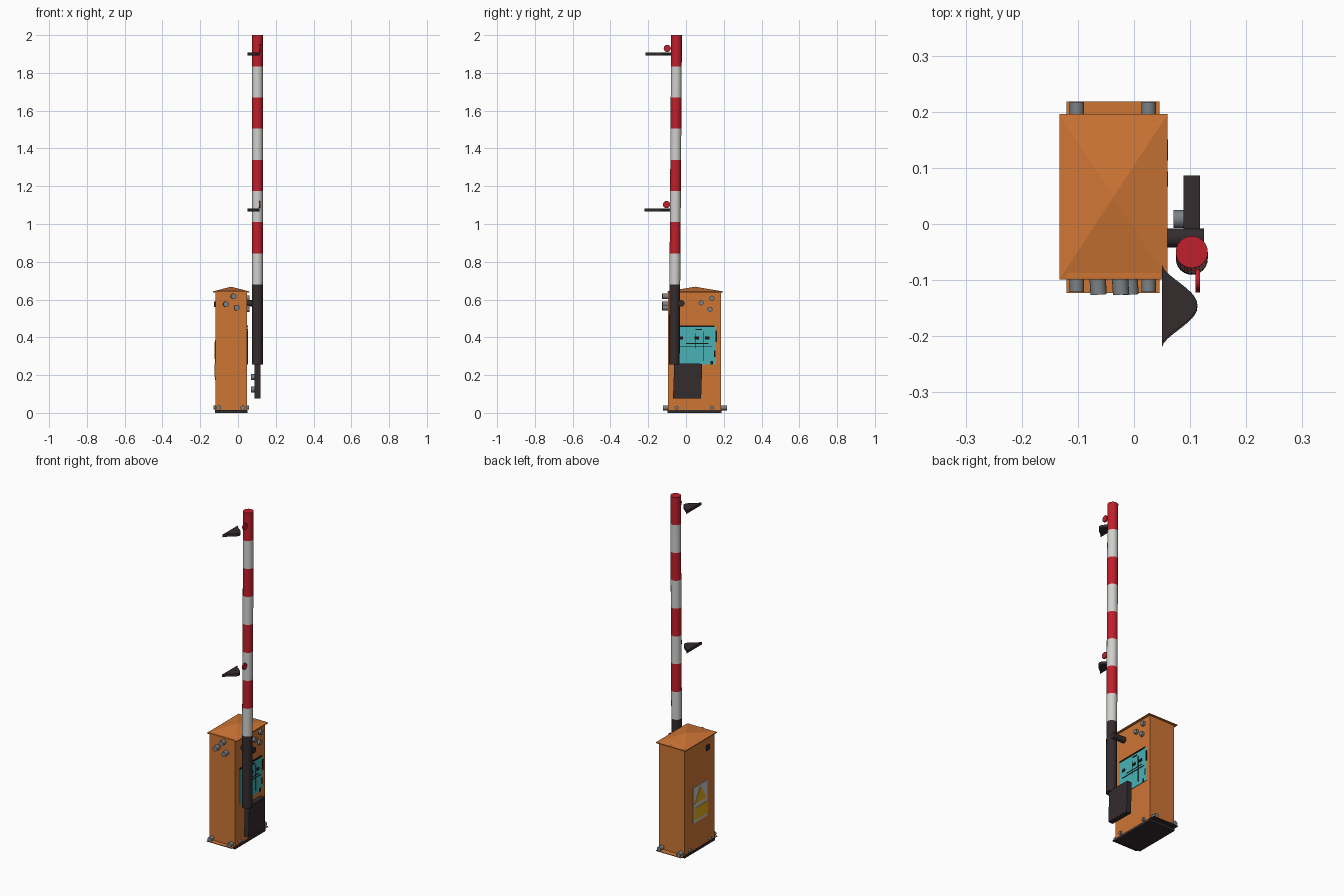
import bpy, bmesh, math
from mathutils import Vector, Matrix

cube = bpy.data.objects.get("Cube")
if cube:
    bpy.data.objects.remove(cube)


def material(name, r, g, b):
    m = bpy.data.materials.new(name)
    m.use_nodes = True
    m.diffuse_color = (r, g, b, 1)
    m.node_tree.nodes["Principled BSDF"].inputs["Base Color"].default_value = (r, g, b, 1)
    return m


ORANGE = material("orange paint", .62, .18, .035)
RED = material("red paint", .52, .014, .024)
WHITE = material("white paint", .63, .63, .61)
DARK = material("dark metal", .034, .025, .027)
BLACK = material("black", .008, .008, .008)
GREY = material("grey metal", .2, .22, .23)
TEAL = material("teal label", .065, .45, .46)
YELLOW = material("yellow label", .75, .42, .012)
PALE = material("pale label", .55, .58, .6)


def finish(name, bm, *mats, smooth=False):
    bmesh.ops.recalc_face_normals(bm, faces=bm.faces)
    mesh = bpy.data.meshes.new(name)
    bm.to_mesh(mesh)
    bm.free()
    for m in mats:
        mesh.materials.append(m)
    ob = bpy.data.objects.new(name, mesh)
    bpy.context.collection.objects.link(ob)
    if smooth:
        bpy.ops.object.select_all(action='DESELECT')
        ob.select_set(True)
        bpy.context.view_layer.objects.active = ob
        bpy.ops.object.shade_smooth_by_angle(angle=math.radians(40))
    return ob


def box(name, x, y, z, mat):
    """Box from three (low, high) ranges."""
    bm = bmesh.new()
    mid = [(a + b) / 2 for a, b in (x, y, z)]
    size = [b - a for a, b in (x, y, z)]
    bmesh.ops.create_cube(bm, size=1, matrix=Matrix.Translation(mid) @ Matrix.Diagonal((*size, 1)))
    return finish(name, bm, mat)


def rod(name, start, end, radius, mat, sides=20):
    a, b = Vector(start), Vector(end)
    turn = (b - a).to_track_quat('Z', 'Y').to_matrix().to_4x4()
    bm = bmesh.new()
    bmesh.ops.create_cone(bm, cap_ends=True, segments=sides, radius1=radius, radius2=radius,
                          depth=(b - a).length, matrix=Matrix.Translation((a + b) / 2) @ turn)
    return finish(name, bm, mat, smooth=True)


def prism(name, points, shift, *mats):
    """Flat outline pushed along a vector."""
    bm = bmesh.new()
    face = bm.faces.new([bm.verts.new(p) for p in points])
    out = bmesh.ops.extrude_face_region(bm, geom=[face])
    bmesh.ops.translate(bm, vec=shift, verts=[v for v in out["geom"] if isinstance(v, bmesh.types.BMVert)])
    return finish(name, bm, *mats)


# Cabinet, base and flange
X0, X1, Y0, Y1 = -.12, .047, -.095, .185
box("cabinet", (X0, X1), (Y0, Y1), (.014, .645), ORANGE)
box("base_plate", (X0 - .002, X1 + .002), (Y0 - .002, Y1 + .002), (0, .015), DARK)
flange = box("base_flange", (X0, X1 - .002), (-.123, .218), (.012, .015), ORANGE)
flange.data.materials.append(DARK)
for p in flange.data.polygons:
    p.material_index = int(p.normal.z < .5)

# Low pyramid roof with a thin eave
bm = bmesh.new()
eave = [(-.133, -.099), (.06, -.099), (.06, .196), (-.133, .196)]
low = [bm.verts.new((x, y, .638)) for x, y in eave]
high = [bm.verts.new((x, y, .643)) for x, y in eave]
peak = bm.verts.new((-.037, .048, .668))
bm.faces.new(low)
for i in range(4):
    j = (i + 1) % 4
    bm.faces.new((low[i], low[j], high[j], high[i]))
    bm.faces.new((high[i], high[j], peak))
finish("roof", bm, ORANGE)

# Base bolts
for x in (-.102, .026):
    rod("front_base_bolt", (x, Y0, .027), (x, -.121, .027), .013, GREY)
    rod("back_base_bolt", (x, Y1, .027), (x, .217, .027), .013, GREY)
for y in (-.05, .137):
    rod("right_base_bolt", (X1, y, .028), (X1 + .01, y, .028), .01, GREY)
    rod("left_base_bolt", (X0, y, .028), (X0 - .01, y, .028), .01, GREY)

# Cable glands on the front and the arm side
for x, z in ((-.025, .617), (-.065, .575), (-.008, .557)):
    rod("front_gland", (x, Y0, z), (x + .002, -.126, z), .0145, GREY)
for y, z in ((.08, .583), (.137, .607), (.127, .548)):
    rod("side_gland", (X1, y, z), (X1 + .014, y, z), .0135, GREY)

# Door lock and warning label on the far side
box("lock", (X0 - .006, X0), (-.045, -.015), (.56, .59), DARK)
box("warning_label", (X0 - .003, X0), (-.025, .105), (.175, .385), PALE)
prism("warning_triangle", [(X0 - .005, -.015, .285), (X0 - .005, .095, .285), (X0 - .005, .04, .375)],
      (.004, 0, 0), YELLOW)
box("warning_band", (X0 - .005, X0 - .001), (-.018, .098), (.19, .262), YELLOW)

# Diagram label on the arm side
box("diagram_label", (X1, X1 + .003), (-.055, .16), (.255, .46), TEAL)
marks = [(-.055, .15, .455, .463), (.05, .085, .438, .445), (-.035, -.015, .388, .404),
         (.045, .07, .388, .404), (.1, .125, .388, .404), (-.035, .14, .351, .355),
         (.0, .12, .366, .369), (.092, .096, .275, .43), (.05, .053, .34, .42),
         (.155, .163, .375, .435), (.148, .155, .295, .33), (.13, .142, .255, .275)]
for a, b, c, d in marks:
    box("diagram_line", (X1 + .001, X1 + .005), (a, b), (c, d), BLACK)


# Slightly leaning arm: dark sleeve, then eight bands
def arm_y(z):
    return -.062 + .012 * (z - .255) / 1.745


AX, R = .103, .0285
heights = [.255, .68] + [.68 + 1.32 * i / 8 for i in range(1, 9)]
bm = bmesh.new()
rings = []
for z in heights:
    ring = bmesh.ops.create_circle(bm, segments=24, radius=R,
                                   matrix=Matrix.Translation((AX, arm_y(z), z)))
    rings.append(ring["verts"])
for k in range(len(rings) - 1):
    for i in range(24):
        j = (i + 1) % 24
        f = bm.faces.new((rings[k][i], rings[k][j], rings[k + 1][j], rings[k + 1][i]))
        f.material_index = 0 if k == 0 else 1 + k % 2
bm.faces.new(rings[0])
bm.faces.new(rings[-1]).material_index = 1
finish("barrier_arm", bm, DARK, RED, WHITE, smooth=True)

# Pivot shaft and counterweight
rod("pivot_shaft", (X1, -.025, .58), (.125, -.025, .58), .017, DARK)
prism("counterweight", [(.088, -.069, .077), (.088, .08, .075), (.088, .086, .26), (.088, -.062, .262)],
      (.03, 0, 0), DARK)
for z in (.125, .19):
    rod("counterweight_bolt", (.07, .009, z), (.09, .009, z), .016, GREY)

# Bell-shaped lamp plates with red lamps
for z, y in ((1.901, -.144), (1.074, -.148)):
    outline = []
    for i in range(21):
        t = i / 10 - 1
        outline.append((.05 + .063 * (.5 + .5 * math.cos(math.pi * t)) ** .8, y + .071 * t, z - .008))
    prism("lamp_plate", outline, (0, 0, .016), DARK)
    rod("red_lamp", (.11, y + .045, z + .029), (.118, y + .045, z + .029), .019, RED)
